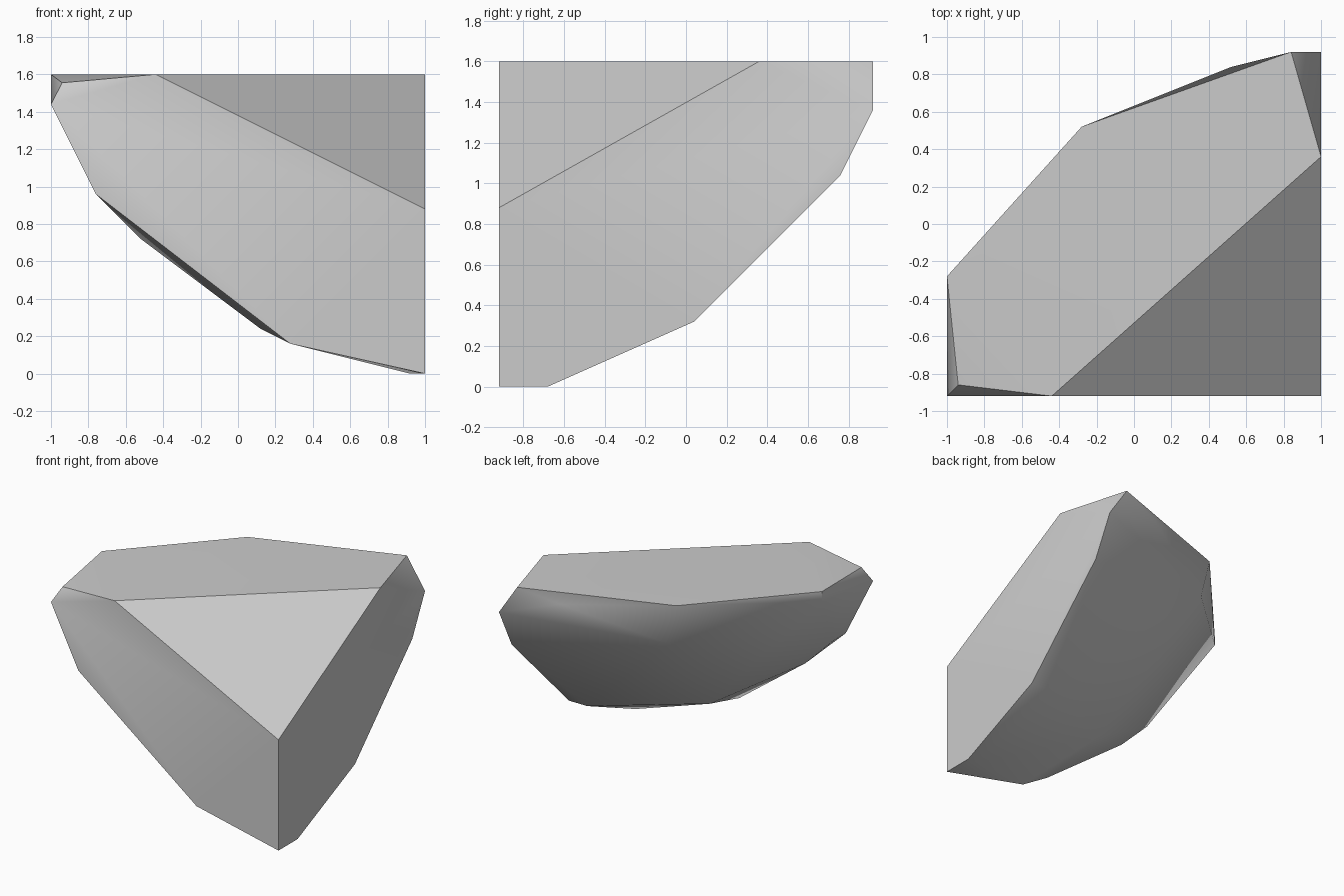
import bpy, bmesh, math

cube = bpy.data.objects.get("Cube")
if cube:
    bpy.data.objects.remove(cube, do_unlink=True)

# Plain stone grey
grey = bpy.data.materials.new("stone_grey")
grey.use_nodes = True
colour = (0.6, 0.6, 0.6, 1)
grey.diffuse_color = colour
grey.node_tree.nodes["Principled BSDF"].inputs["Base Color"].default_value = colour

L, R, F, B, TOP = -1.0, 1.0, -0.92, 0.92, 1.6   # outer limits of the block

# Flat top outline, plus the chipped left front corner
top = [(-0.44, F, TOP), (R, 0.36, TOP), (0.84, B, TOP),
       (-0.28, 0.52, TOP), (L, -0.28, TOP), (-0.94, -0.86, 1.555)]
# Flat front face and flat side face, meeting at one vertical edge
front = [(L, F, 1.44), (-0.76, F, 0.96), (0.28, F, 0.16), (R, F, 0), (R, F, 0.88)]
side = [(R, -0.68, 0), (R, 0.04, 0.32), (R, 0.76, 1.04), (R, B, 1.36)]
# Rounded underside and back
under = [(0.92, -0.68, 0), (0.84, 0.04, 0.32), (0.04, -0.36, 0.4),
         (0.12, -0.84, 0.24), (-0.52, -0.76, 0.72), (-0.76, -0.76, 0.96),
         (L, -0.28, 1.52), (-0.2, 0.52, 1.28), (0.52, 0.84, 1.52)]

# Wrap the corners in one convex rock and merge coplanar facets
bm = bmesh.new()
for p in top + front + side + under:
    bm.verts.new(p)
hull = bmesh.ops.convex_hull(bm, input=bm.verts[:])
loose = {g for g in hull["geom_interior"] + hull["geom_unused"]
         if isinstance(g, bmesh.types.BMVert)}
bmesh.ops.delete(bm, geom=list(loose), context="VERTS")
bmesh.ops.dissolve_limit(bm, angle_limit=math.radians(0.5),
                         verts=bm.verts[:], edges=bm.edges[:])
bmesh.ops.recalc_face_normals(bm, faces=bm.faces[:])
mesh = bpy.data.meshes.new("rock")
bm.to_mesh(mesh)
bm.free()
mesh.materials.append(grey)

rock = bpy.data.objects.new("rock", mesh)
bpy.context.collection.objects.link(rock)
bpy.context.view_layer.objects.active = rock
rock.select_set(True)
bpy.ops.object.shade_smooth_by_angle(angle=math.radians(36.5))
